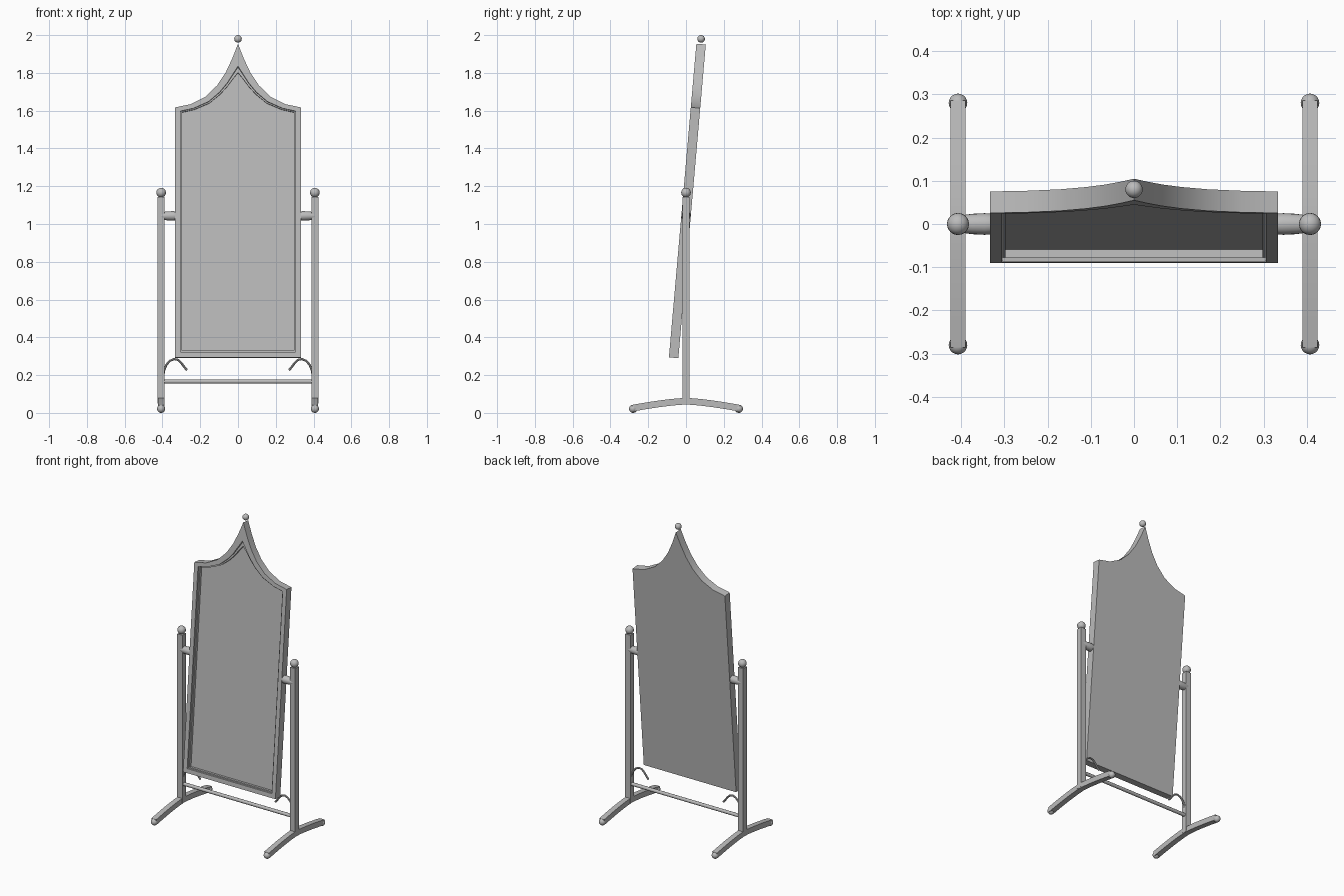
import bpy, bmesh, math
from mathutils import Vector, Matrix

if "Cube" in bpy.data.objects:
    bpy.data.objects.remove(bpy.data.objects["Cube"])

grey = bpy.data.materials.new("plain grey")
grey.diffuse_color = (0.5, 0.5, 0.5, 1)
grey.use_nodes = True
grey.node_tree.nodes["Principled BSDF"].inputs["Base Color"].default_value = grey.diffuse_color


def finish(name, bm, smooth=True):
    bmesh.ops.recalc_face_normals(bm, faces=bm.faces)
    me = bpy.data.meshes.new(name)
    bm.to_mesh(me)
    bm.free()
    me.materials.append(grey)
    ob = bpy.data.objects.new(name, me)
    bpy.context.collection.objects.link(ob)
    if smooth:
        bpy.ops.object.select_all(action='DESELECT')
        ob.select_set(True)
        bpy.context.view_layer.objects.active = ob
        bpy.ops.object.shade_smooth_by_angle(angle=math.radians(35))
    return ob


def loft(name, rings, cap_start=True, cap_end=True):
    """Skin a list of closed rings of points."""
    bm = bmesh.new()
    vr = [[bm.verts.new(p) for p in r] for r in rings]
    for a, b in zip(vr, vr[1:]):
        n = len(a)
        for i in range(n):
            bm.faces.new((a[i], a[(i + 1) % n], b[(i + 1) % n], b[i]))
    if cap_start:
        bm.faces.new(vr[0])
    if cap_end:
        bm.faces.new(vr[-1])
    return finish(name, bm)


def sweep(name, path, axis, section):
    """Sweep a section along a planar path; axis is the plane normal."""
    pts, axis = [Vector(p) for p in path], Vector(axis)
    rings = []
    for i, p in enumerate(pts):
        t = (pts[min(i + 1, len(pts) - 1)] - pts[max(i - 1, 0)]).normalized()
        side = t.cross(axis)
        rings.append([p + axis * u + side * v for u, v in section])
    return loft(name, rings)


def circle(r, n):
    return [(r * math.cos(2 * math.pi * i / n), r * math.sin(2 * math.pi * i / n)) for i in range(n)]


def square(h):
    return [(-h, -h), (h, -h), (h, h), (-h, h)]


def ball(name, loc, r):
    bm = bmesh.new()
    bmesh.ops.create_uvsphere(bm, u_segments=20, v_segments=12, radius=r,
                              matrix=Matrix.Translation(loc))
    return finish(name, bm)


PIVOT = 1.04
TILT = Matrix.Translation((0, 0, PIVOT)) @ Matrix.Rotation(math.radians(-5), 4, 'X')

# half outlines of the frame: bottom corner, shoulder, then ogee up to the point
outer = [(0.333, 0.292), (0.333, 1.615), (0.25, 1.632), (0.17, 1.673), (0.11, 1.732),
         (0.065, 1.80), (0.03, 1.875), (0, 1.952)]
inner = [(0.303, 0.322), (0.303, 1.594), (0.235, 1.609), (0.155, 1.644), (0.097, 1.693),
         (0.057, 1.74), (0.027, 1.785), (0, 1.825)]


def outline(t, y):
    half = [(a[0] + (b[0] - a[0]) * t, a[1] + (b[1] - a[1]) * t) for a, b in zip(outer, inner)]
    full = half + [(-x, z) for x, z in reversed(half[:-1])]
    return [TILT @ Vector((x, y, (z - PIVOT) * 1.004)) for x, z in full]


# mirror frame with a stepped inner edge and closed back
loft("mirror_frame", [outline(t, y) for t, y in
     [(0, 0.025), (0, -0.025), (0.93, -0.025), (0.97, -0.015), (1.2, -0.015), (1.2, 0.008)]],
     cap_end=False)
# recessed glass
loft("mirror_glass", [outline(1.2, 0.003), outline(1.2, 0.01)])
# finial on the point
ball("top_finial", (0, 0.08, 1.98), 0.02)

# stretcher between the posts
sweep("stretcher", [(-0.4, 0, 0.166), (0.4, 0, 0.166)], (0, 1, 0), circle(0.011, 12))

for s, tag in ((-1, "left"), (1, "right")):
    X = 0.407 * s
    # post and its ball
    sweep(tag + "_post", [(X, 0, 0.05), (X, 0, 1.142)], (1, 0, 0), square(0.0185))
    ball(tag + "_post_finial", (X, 0, 1.166), 0.0255)
    # arched foot with rounded ends
    foot = [(X, y, 0.062 - 0.037 * (abs(y) / 0.283) ** 1.4)
            for y in [-0.283 + 0.566 * i / 12 for i in range(13)]]
    sweep(tag + "_foot", foot, (1, 0, 0), square(0.0175))
    for y in (-0.28, 0.28):
        ball(tag + "_foot_end", (X, y, 0.0215), 0.0215)
    # barrel-shaped pivot
    loft(tag + "_pivot", [[(s * x, u, 1.043 + v) for u, v in circle(r, 20)] for x, r in
         [(0.312, 0.018), (0.32, 0.023), (0.345, 0.025), (0.375, 0.0235), (0.407, 0.019)]])
    # thin curved hook below the frame
    hook = [(0.397, 0.19), (0.391, 0.225), (0.379, 0.255), (0.36, 0.276), (0.338, 0.285),
            (0.318, 0.281), (0.3, 0.264), (0.285, 0.244), (0.27, 0.226)]
    sweep(tag + "_hook", [(s * x, 0, z) for x, z in hook], (0, 1, 0), circle(0.006, 8))
